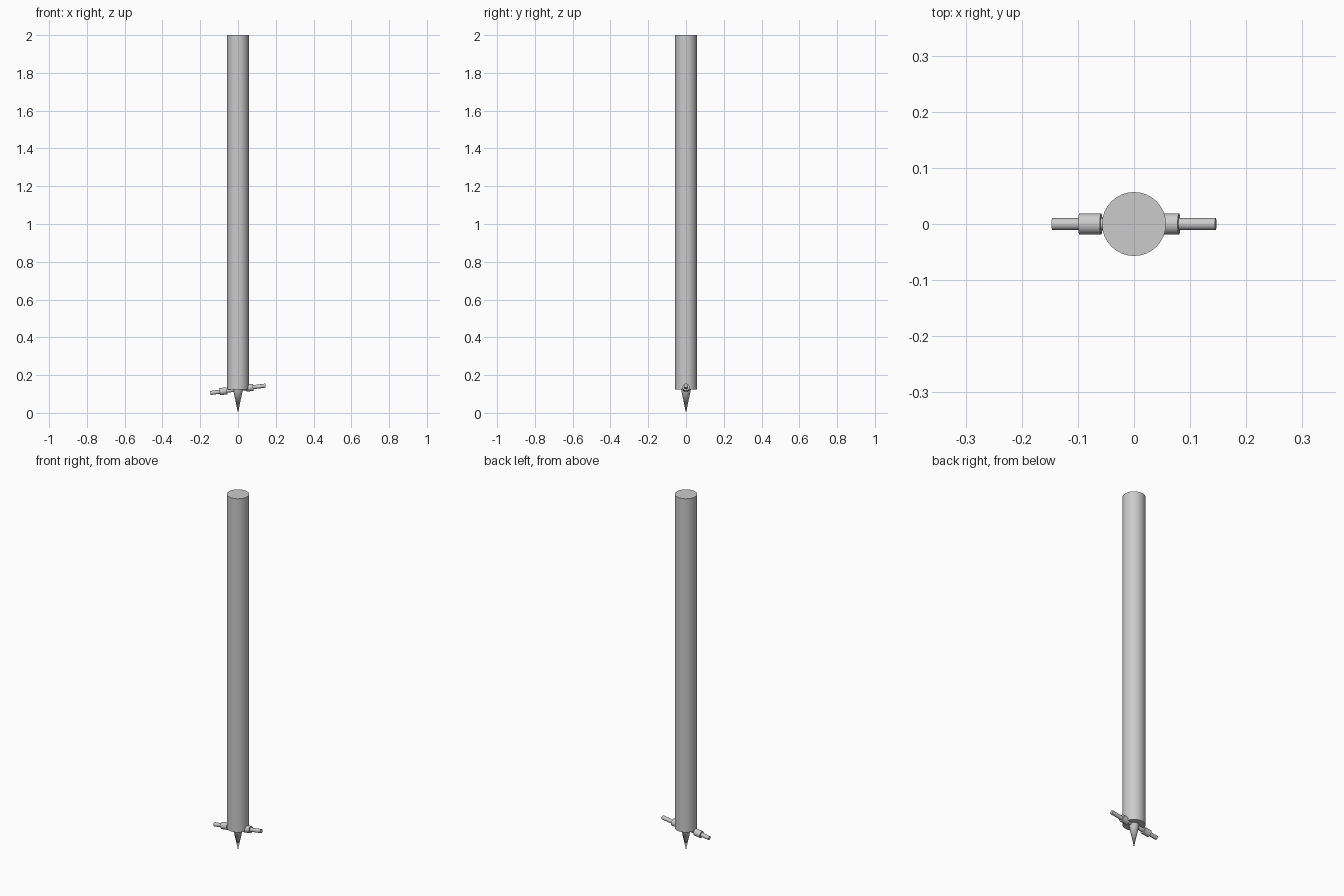
import bpy, math
from mathutils import Vector

if "Cube" in bpy.data.objects:
    bpy.data.objects.remove(bpy.data.objects["Cube"])

TILT = math.atan2(0.039, 0.29)
AXIS = Vector((math.cos(TILT), 0, math.sin(TILT)))
CENTRE = Vector((0, 0, 0.125))


def finish(name):
    ob = bpy.context.object
    ob.name = name
    bpy.ops.object.shade_smooth_by_angle(angle=math.radians(35))
    return ob


def rod(name, a, b, r):
    """Cylinder along the tilted foot-peg axis, between distances a and b."""
    bpy.ops.mesh.primitive_cylinder_add(
        vertices=24, radius=r, depth=b - a,
        location=CENTRE + AXIS * (a + b) / 2,
        rotation=(0, math.pi / 2 - TILT, 0))
    return finish(name)


# Main round post
bpy.ops.mesh.primitive_cylinder_add(vertices=32, radius=0.057, depth=1.875,
                                    location=(0, 0, 1.0625))
finish("post")

# Pointed ground spike
bpy.ops.mesh.primitive_cone_add(vertices=32, radius1=0.026, radius2=0, depth=0.125,
                                location=(0, 0, 0.0625), rotation=(math.pi, 0, 0))
finish("spike")

# Tilted cross bar with a collar on each side
rod("cross_bar", -0.147, 0.147, 0.0107)
rod("left_collar", -0.098, -0.059, 0.0188)
rod("right_collar", 0.042, 0.081, 0.0188)
